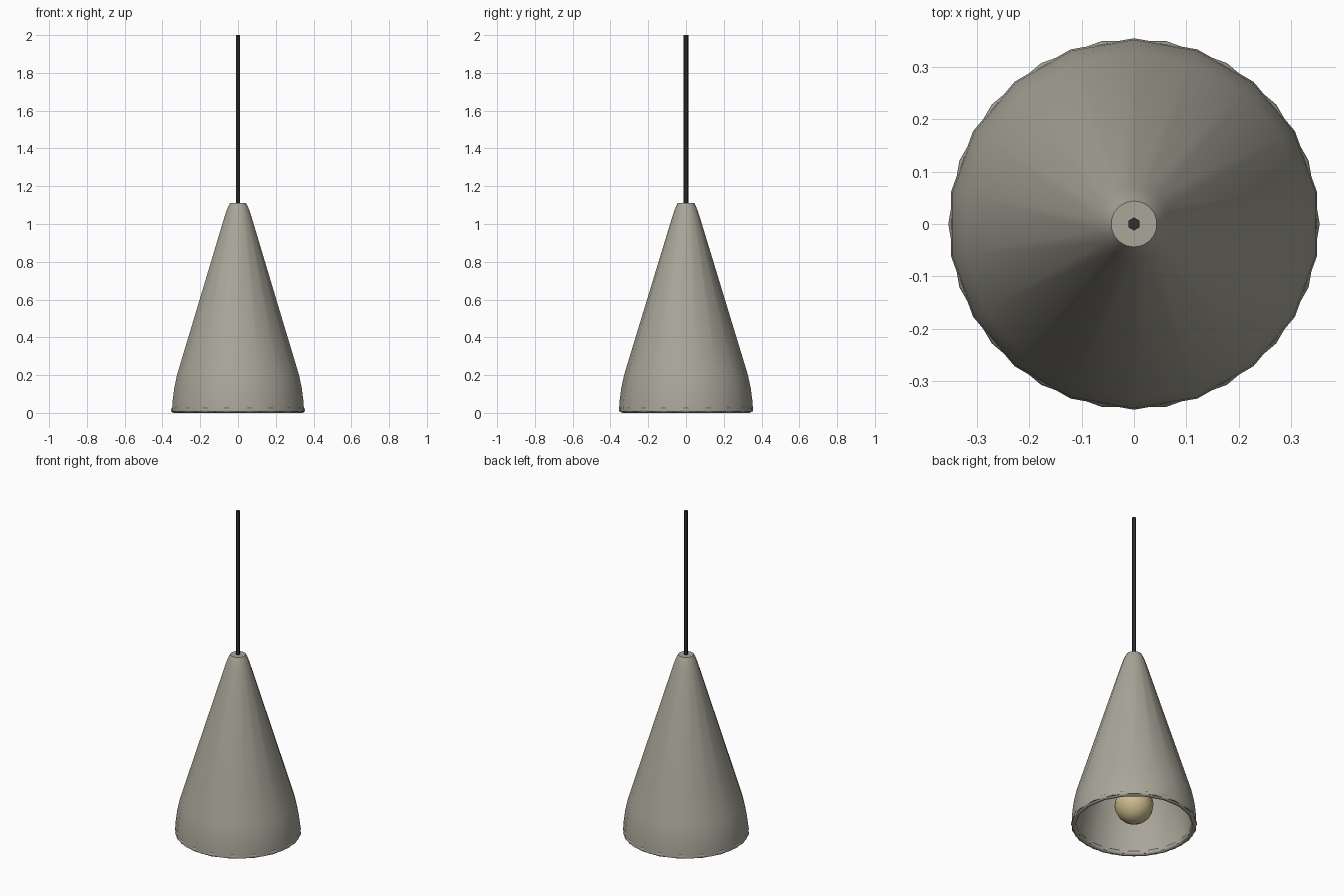
import bpy, bmesh, math

if "Cube" in bpy.data.objects:
    bpy.data.objects.remove(bpy.data.objects["Cube"])

SIDES = 18


def paint(obj, name, color):
    mat = bpy.data.materials.new(name)
    mat.diffuse_color = (*color, 1)
    mat.use_nodes = True
    mat.node_tree.nodes["Principled BSDF"].inputs["Base Color"].default_value = mat.diffuse_color
    obj.data.materials.append(mat)


def smooth(obj, angle=40):
    bpy.ops.object.select_all(action='DESELECT')
    obj.select_set(True)
    bpy.context.view_layer.objects.active = obj
    bpy.ops.object.shade_smooth_by_angle(angle=math.radians(angle))


def lathe(name, profile):
    """Spin a closed (radius, z) profile whose ends lie on the axis."""
    bm = bmesh.new()
    rings = []
    for r, z in profile:
        rings.append([bm.verts.new((r * math.sin(2 * math.pi * i / SIDES),
                                    r * math.cos(2 * math.pi * i / SIDES), z))
                      for i in range(SIDES)])
    for a, b in zip(rings, rings[1:]):
        for i in range(SIDES):
            j = (i + 1) % SIDES
            bm.faces.new((a[i], a[j], b[j], b[i]))
    bm.faces.new(rings[0])
    bm.faces.new(rings[-1])
    bmesh.ops.recalc_face_normals(bm, faces=bm.faces)
    mesh = bpy.data.meshes.new(name)
    bm.to_mesh(mesh)
    bm.free()
    obj = bpy.data.objects.new(name, mesh)
    bpy.context.collection.objects.link(obj)
    return obj


# Hollow shade: outside from the top down, then back up the inside
outer = [(0.044, 1.11), (0.054, 1.09), (0.062, 1.07), (0.072, 1.04),
         (0.328, 0.20), (0.343, 0.13), (0.352, 0.06), (0.355, 0.008)]
inner = [(0.33, 0.008), (0.328, 0.06), (0.319, 0.13), (0.305, 0.20),
         (0.05, 1.04), (0.03, 1.085)]
shade = lathe("shade", outer + inner)
paint(shade, "warm_grey", (0.40, 0.38, 0.32))
smooth(shade)

# Rolled rim, its corners poking through the shade's flat sides
bpy.ops.mesh.primitive_torus_add(major_segments=SIDES, minor_segments=8,
                                 major_radius=0.34, minor_radius=0.015,
                                 location=(0, 0, 0.015))
rim = bpy.context.object
rim.name = "rim"
rim.data.materials.append(shade.data.materials[0])
smooth(rim, 50)

# Bulb
bpy.ops.mesh.primitive_uv_sphere_add(segments=16, ring_count=10, radius=0.11,
                                     location=(0, 0, 0.135))
bulb = bpy.context.object
bulb.name = "bulb"
paint(bulb, "bulb_yellow", (0.60, 0.50, 0.27))
smooth(bulb)

# Hexagonal hanging cord
bpy.ops.mesh.primitive_cylinder_add(vertices=6, radius=0.0125, depth=0.9,
                                    location=(0, 0, 1.55))
cord = bpy.context.object
cord.name = "cord"
paint(cord, "cord_black", (0.03, 0.03, 0.03))
